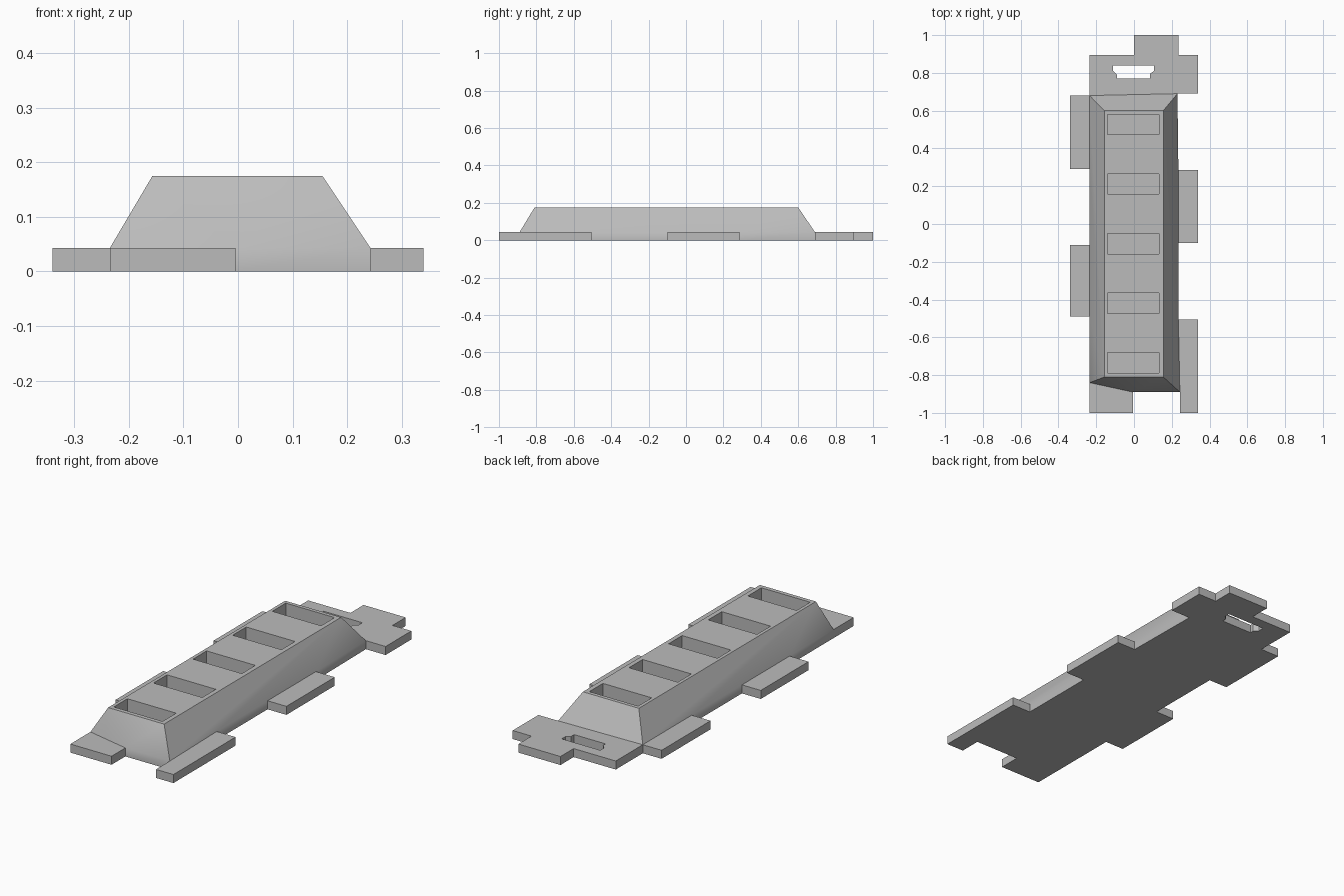
import bpy, bmesh, math

cube = bpy.data.objects.get("Cube")
if cube:
    bpy.data.objects.remove(cube, do_unlink=True)

PLATE, TOP = 0.043, 0.175

grey = bpy.data.materials.new("plain_grey")
grey.use_nodes = True
grey.diffuse_color = (0.5, 0.5, 0.5, 1)
grey.node_tree.nodes["Principled BSDF"].inputs["Base Color"].default_value = grey.diffuse_color


def finish(bm, name):
    bmesh.ops.recalc_face_normals(bm, faces=bm.faces)
    mesh = bpy.data.meshes.new(name)
    bm.to_mesh(mesh)
    bm.free()
    mesh.materials.append(grey)
    obj = bpy.data.objects.new(name, mesh)
    bpy.context.collection.objects.link(obj)
    return obj


def prism(bm, points, z0, z1):
    low = [bm.verts.new((x, y, z0)) for x, y in points]
    high = [bm.verts.new((x, y, z1)) for x, y in points]
    bm.faces.new(low)
    bm.faces.new(high)
    for i in range(len(points)):
        j = (i + 1) % len(points)
        bm.faces.new((low[i], low[j], high[j], high[i]))


# Foot of the raised block, split where the tabs join it
left = [(-0.235, y) for y in (0.68, 0.29, -0.11, -0.49, -0.84)]
front_mid = (-0.005, -0.89)
right = [(0.243, -0.89), (0.235, -0.505), (0.235, -0.10), (0.235, 0.285), (0.23, 0.69)]
foot = left + [front_mid] + right

# Outer corners of each tab, by the foot edge it grows from
tabs = {
    0: [(-0.34, 0.68), (-0.34, 0.29)],
    2: [(-0.34, -0.11), (-0.34, -0.49)],
    4: [(-0.235, -1), (-0.005, -1)],
    6: [(0.243, -1), (0.34, -1), (0.34, -0.505)],
    8: [(0.34, -0.10), (0.34, 0.285)],
    10: [(0.34, 0.69), (0.34, 0.895), (0.235, 0.895), (0.235, 1),
         (0, 1), (0, 0.895), (-0.235, 0.895)],
}

bm = bmesh.new()
cache = {}


def v(p, z):
    key = (*p, z)
    if key not in cache:
        cache[key] = bm.verts.new(key)
    return cache[key]


def face(points, z, extra=()):
    bm.faces.new([v(p, z) for p in points] + [v(p, TOP) for p in extra])


# Base plate: underside, tab tops and rim
outline = []
for i, p in enumerate(foot):
    outline.append(p)
    if i in tabs:
        outline += tabs[i]
        face([p] + tabs[i] + [foot[(i + 1) % len(foot)]], PLATE)
face(outline, 0)
for a, b in zip(outline, outline[1:] + outline[:1]):
    bm.faces.new((v(a, 0), v(b, 0), v(b, PLATE), v(a, PLATE)))

# Raised block with sloping sides
bl, fl, fr, br = (-0.157, 0.60), (-0.157, -0.81), (0.155, -0.81), (0.155, 0.60)
face(left, PLATE, (fl, bl))
face([left[-1], front_mid], PLATE, (fl,))
face([front_mid, right[0]], PLATE, (fr, fl))
face(right, PLATE, (br, fr))
face([right[-1], left[0]], PLATE, (bl, br))
face([], TOP, (bl, fl, fr, br))
body = finish(bm, "slotted_block")

# Cutter for the five pockets and the handle opening
bm = bmesh.new()
for k in range(5):
    y = -0.735 + 0.3155 * k
    prism(bm, [(-0.14, y - 0.054), (0.132, y - 0.054),
               (0.132, y + 0.054), (-0.14, y + 0.054)], PLATE, 0.3)
prism(bm, [(-0.11, 0.84), (-0.11, 0.81), (-0.09, 0.79), (-0.09, 0.77),
           (0.085, 0.77), (0.085, 0.795), (0.105, 0.81), (0.105, 0.84)], -0.1, 0.3)
cutter = finish(bm, "pocket_cutter")
cutter.hide_render = True

mod = body.modifiers.new("pockets", "BOOLEAN")
mod.operation = "DIFFERENCE"
mod.solver = "EXACT"
mod.object = cutter
bpy.ops.object.select_all(action="DESELECT")
bpy.context.view_layer.objects.active = body
body.select_set(True)
bpy.ops.object.modifier_apply(modifier=mod.name)
bpy.data.objects.remove(cutter, do_unlink=True)
bpy.ops.object.shade_smooth_by_angle(angle=math.radians(35))
